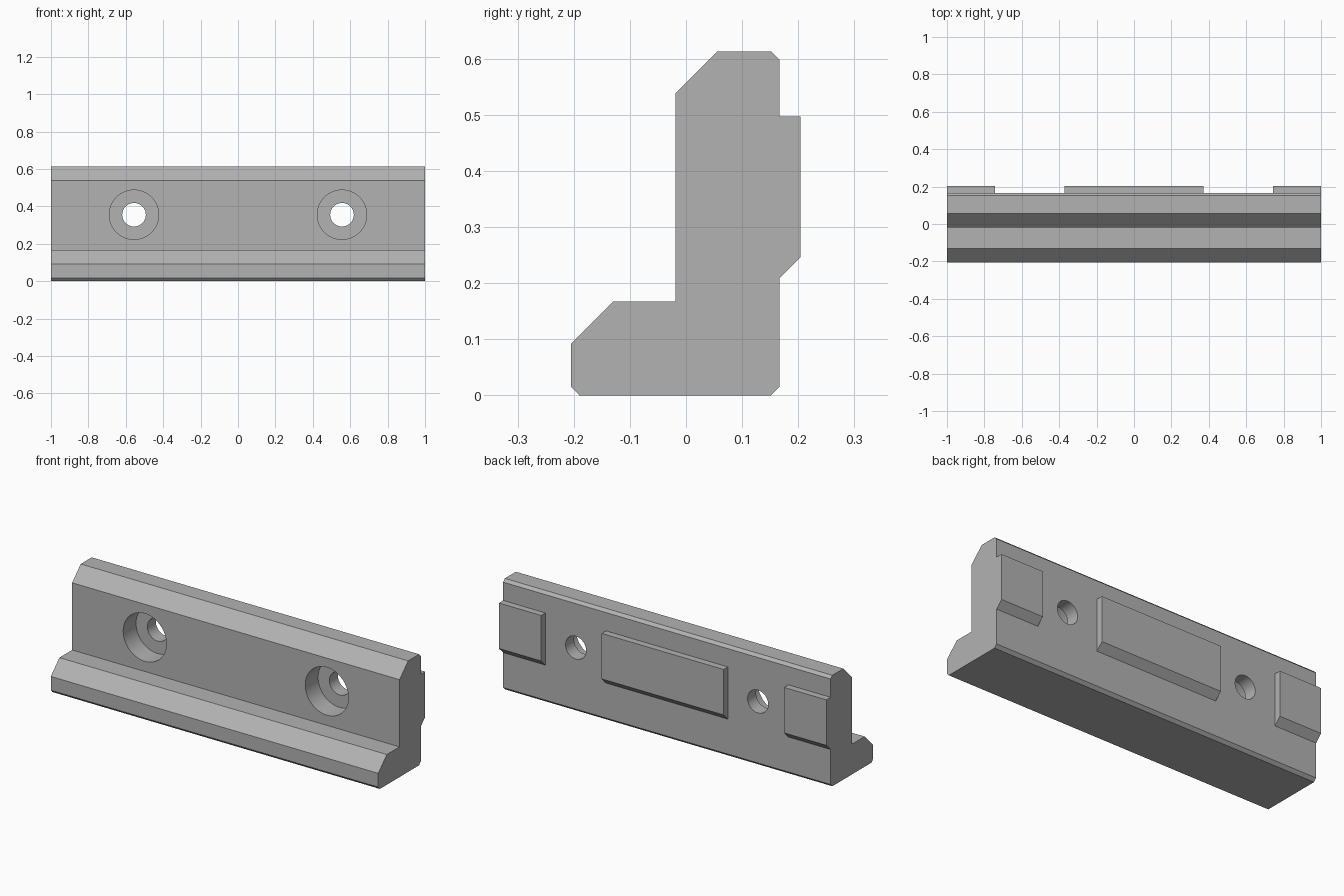
import bpy, bmesh, math

cube = bpy.data.objects.get("Cube")
if cube:
    bpy.data.objects.remove(cube, do_unlink=True)

GREY = (0.45, 0.45, 0.45, 1.0)
mat = bpy.data.materials.new("plain grey")
mat.use_nodes = True
mat.diffuse_color = GREY
mat.node_tree.nodes["Principled BSDF"].inputs["Base Color"].default_value = GREY


def extrude_profile(name, profile, x0, x1):
    """Sweep a closed (y, z) profile along x."""
    bm = bmesh.new()
    face = bm.faces.new([bm.verts.new((x0, y, z)) for y, z in profile])
    geom = bmesh.ops.extrude_face_region(bm, geom=[face])["geom"]
    bmesh.ops.translate(bm, vec=(x1 - x0, 0, 0),
                        verts=[v for v in geom if isinstance(v, bmesh.types.BMVert)])
    bmesh.ops.recalc_face_normals(bm, faces=bm.faces)
    mesh = bpy.data.meshes.new(name)
    bm.to_mesh(mesh)
    bm.free()
    mesh.materials.append(mat)
    obj = bpy.data.objects.new(name, mesh)
    bpy.context.collection.objects.link(obj)
    return obj


def cylinder_y(name, radius, x, z, y0, y1):
    """Cylinder lying along y."""
    bpy.ops.mesh.primitive_cylinder_add(vertices=64, radius=radius, depth=y1 - y0,
                                        location=(x, (y0 + y1) / 2, z),
                                        rotation=(math.pi / 2, 0, 0))
    obj = bpy.context.object
    obj.name = name
    obj.data.materials.append(mat)
    return obj


def combine(target, tool, operation):
    """Apply a boolean and discard the tool."""
    tool.hide_render = True
    mod = target.modifiers.new(operation.lower(), "BOOLEAN")
    mod.operation = operation
    mod.solver = "EXACT"
    mod.object = tool
    bpy.ops.object.select_all(action="DESELECT")
    bpy.context.view_layer.objects.active = target
    target.select_set(True)
    bpy.ops.object.modifier_apply(modifier=mod.name)
    bpy.data.objects.remove(tool, do_unlink=True)


# Stepped jaw body
FRONT, BACK, TOP = -0.019, 0.167, 0.613
jaw = extrude_profile("jaw_body", [
    (-0.19, 0), (0.151, 0), (BACK, 0.016), (BACK, 0.598), (0.152, TOP),
    (0.056, TOP), (FRONT, 0.538), (FRONT, 0.167), (-0.13, 0.167),
    (-0.205, 0.092), (-0.205, 0.016)], -1, 1)

# Locating pads on the back, sloped underneath
INNER = BACK - 0.02
pad_profile = [(INNER, 0.497), (0.204, 0.497), (0.204, 0.246),
               (BACK, 0.209), (INNER, 0.209)]
for name, x0, x1 in [("right_pad", -1, -0.742), ("middle_pad", -0.372, 0.372),
                     ("left_pad", 0.742, 1)]:
    combine(jaw, extrude_profile(name, pad_profile, x0, x1), "UNION")

# Counterbored bolt holes
for side in (-1, 1):
    x, z = side * 0.556, 0.355
    combine(jaw, cylinder_y("counterbore", 0.132, x, z, -0.1, FRONT + 0.112), "DIFFERENCE")
    combine(jaw, cylinder_y("bolt_hole", 0.063, x, z, -0.1, 0.3), "DIFFERENCE")

bpy.ops.object.shade_smooth_by_angle(angle=math.radians(25))
